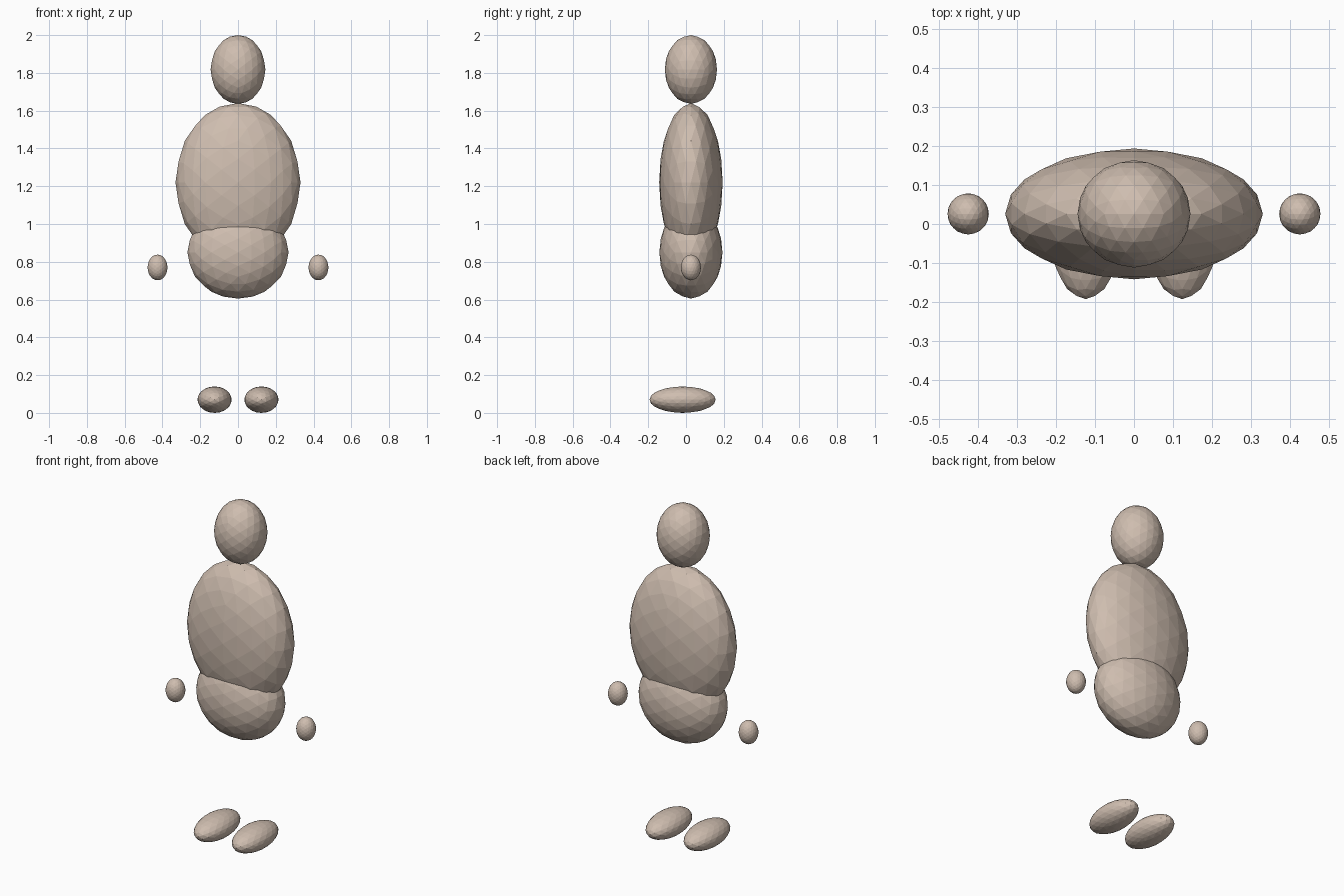
import bpy
import bmesh
import math
from mathutils import Matrix

default = bpy.data.objects.get("Cube")
if default:
    bpy.data.objects.remove(default, do_unlink=True)

# One warm beige for every part
beige = bpy.data.materials.new("warm_beige")
beige.use_nodes = True
colour = (0.62, 0.51, 0.43, 1.0)
beige.diffuse_color = colour
beige.node_tree.nodes["Principled BSDF"].inputs["Base Color"].default_value = colour

# Turns the sphere so that an edge, not a corner, sits on each axis
EDGE_UP = Matrix.Rotation(-math.atan(2) / 2, 4, "Y")


def ellipsoid(name, centre, radii):
    """Faceted ellipsoid with flat faces."""
    bm = bmesh.new()
    bmesh.ops.create_icosphere(bm, subdivisions=3, radius=1.0)
    bm.transform(Matrix.Translation(centre) @ Matrix.Diagonal((*radii, 1.0)) @ EDGE_UP)
    mesh = bpy.data.meshes.new(name)
    bm.to_mesh(mesh)
    bm.free()
    mesh.materials.append(beige)
    obj = bpy.data.objects.new(name, mesh)
    bpy.context.collection.objects.link(obj)
    return obj


# Body
ellipsoid("head", (0, 0.026, 1.818), (0.145, 0.138, 0.182))
ellipsoid("torso", (0, 0.026, 1.22), (0.331, 0.168, 0.42))
ellipsoid("pelvis", (0, 0.026, 0.85), (0.268, 0.167, 0.245))

# Paired hands and feet
for side, sign in (("left", 1), ("right", -1)):
    ellipsoid(side + "_hand", (sign * 0.426, 0.026, 0.77), (0.053, 0.053, 0.068))
    ellipsoid(side + "_foot", (sign * 0.124, -0.018, 0.07), (0.091, 0.175, 0.07))
